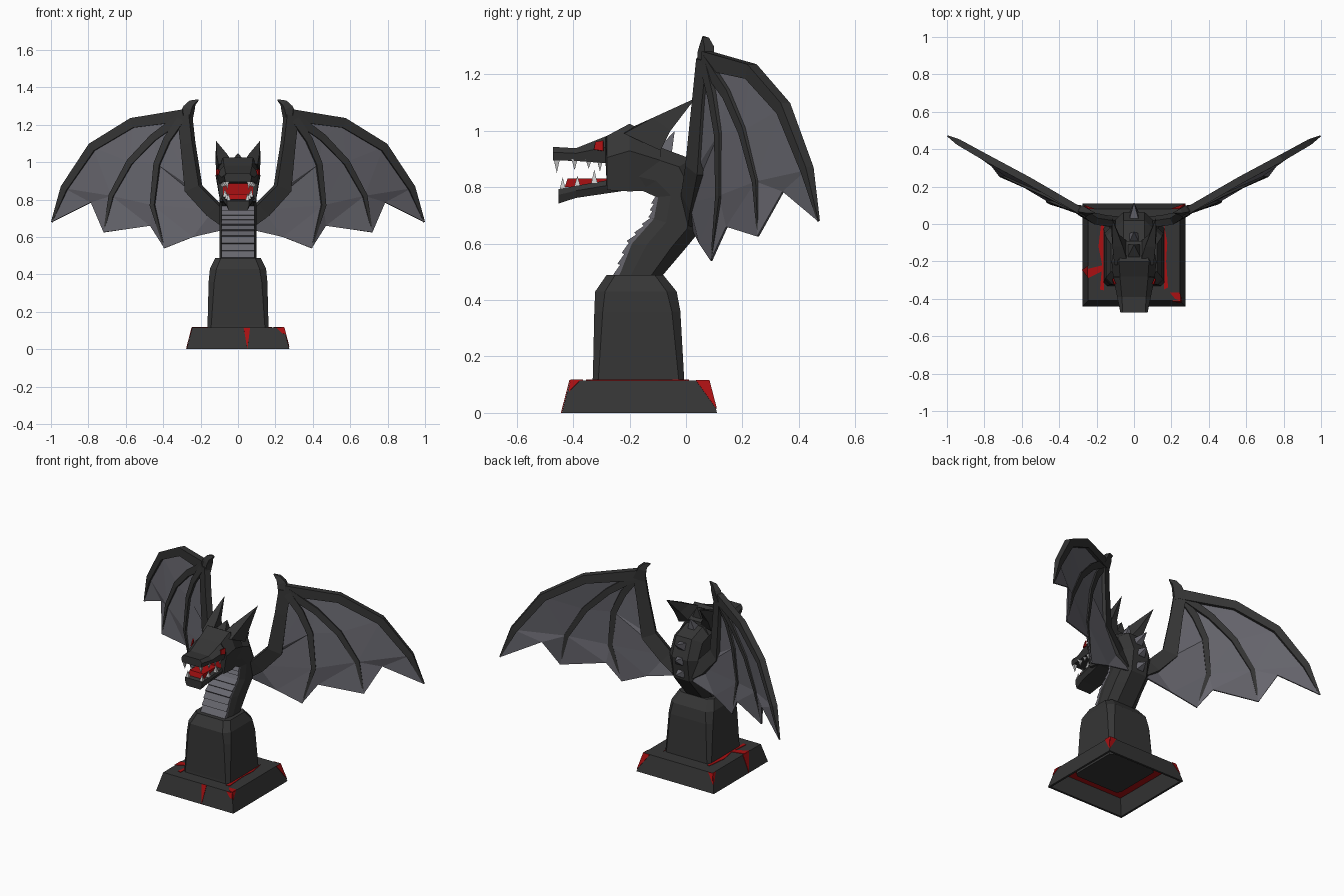
import bpy, bmesh, math
from mathutils import Vector as V

if "Cube" in bpy.data.objects:
    bpy.data.objects.remove(bpy.data.objects["Cube"])


def material(name, rgb):
    m = bpy.data.materials.new(name)
    m.diffuse_color = (*rgb, 1)
    m.use_nodes = True
    m.node_tree.nodes["Principled BSDF"].inputs["Base Color"].default_value = m.diffuse_color
    return m


STONE = material("dark_stone", (0.036, 0.036, 0.036))
GREY = material("membrane_grey", (0.135, 0.133, 0.155))
RED = material("glowing_red", (0.40, 0.005, 0.006))
WHITE = material("tooth_white", (0.6, 0.6, 0.6))


def build(name, polys, mat, mirror=False, thick=0):
    """Object from polygons; shared corners are welded."""
    bm = bmesh.new()
    for p in polys:
        bm.faces.new([bm.verts.new(c) for c in p])
    bmesh.ops.remove_doubles(bm, verts=bm.verts, dist=1e-5)
    bmesh.ops.recalc_face_normals(bm, faces=bm.faces)
    me = bpy.data.meshes.new(name)
    bm.to_mesh(me)
    bm.free()
    me.materials.append(mat)
    ob = bpy.data.objects.new(name, me)
    bpy.context.collection.objects.link(ob)
    if thick:
        s = ob.modifiers.new("thickness", 'SOLIDIFY')
        s.thickness, s.offset = thick, 0
    if mirror:
        m = ob.modifiers.new("mirror", 'MIRROR')
        m.use_mirror_merge = False
    return ob


def loft(rings):
    """Polygons joining rings of equal count; a tip is a single point."""
    n = max(len(r) for r in rings)
    rings = [r * n if len(r) == 1 else r for r in rings]
    polys = [(a[i], a[(i + 1) % n], b[(i + 1) % n], b[i])
             for a, b in zip(rings, rings[1:]) for i in range(n)]
    out = []
    for p in polys + [rings[0], rings[-1]]:
        q = []
        for c in p:
            if tuple(c) not in q:
                q.append(tuple(c))
        if len(q) > 2:
            out.append(q)
    return out


def rect(hx, y0, y1, z, c=0.0):
    """Horizontal rectangle, corners cut by c."""
    if not c:
        return [(-hx, y0, z), (hx, y0, z), (hx, y1, z), (-hx, y1, z)]
    return [(-hx + c, y0, z), (hx - c, y0, z), (hx, y0 + c, z), (hx, y1 - c, z),
            (hx - c, y1, z), (-hx + c, y1, z), (-hx, y1 - c, z), (-hx, y0 + c, z)]


def cone(base, tip, r):
    """Four-sided spike."""
    base, tip = V(base), V(tip)
    d = (tip - base).normalized()
    u = d.cross(V((1, 0.01, 0))).normalized()
    w = d.cross(u)
    return loft([[base + u * r + w * r, base + u * r - w * r,
                  base - u * r - w * r, base - u * r + w * r], [tip]])


# Base: hollow plinth with red layer inside
CY = -0.165
sq = lambda h, z: rect(h, CY - h, CY + h, z)
build("base", loft([sq(0.235, 0.1), sq(0.262, 0), sq(0.275, 0), sq(0.245, 0.115)]), STONE)
build("base_inner_glow", [sq(0.23, 0.096)], RED, thick=0.004)


# Red cracks on the base walls and top
def wall(side, pts):
    out = []
    for u, z in pts:
        h = 0.277 - 0.03 * z / 0.115
        x, y = {"front": (u, -h), "back": (u, h), "right": (h, u), "left": (-h, u)}[side]
        out.append((x, CY + y, z))
    return out


T = 0.116
top = lambda pts: [(x, y, 0.117) for x, y in pts]
build("base_cracks", [
    wall("front", [(0.03, T), (0.065, T), (0.05, 0.0)]),
    wall("front", [(0.205, T), (0.246, T), (0.255, 0.08), (0.235, 0.085)]),
    wall("right", [(-0.246, T), (-0.21, T), (-0.25, 0.075)]),
    wall("right", [(0.2, T), (0.246, T), (0.272, 0.015)]),
    wall("back", [(0.2, T), (0.246, T), (0.272, 0.015)]),
    wall("back", [(-0.215, T), (-0.246, T), (-0.262, 0.05)]),
    wall("left", [(0.215, T), (0.246, T), (0.262, 0.05)]),
    wall("left", [(-0.12, T), (-0.06, T), (-0.08, 0.0)]),
    top([(-0.247, -0.29), (-0.247, -0.24), (-0.165, -0.22), (-0.165, -0.25)]),
    top([(0.19, -0.365), (0.245, -0.365), (0.245, -0.41), (0.22, -0.40)]),
    top([(0.16, -0.35), (0.182, -0.34), (0.172, -0.2), (0.178, -0.1), (0.16, 0.0)]),
    top([(-0.16, -0.355), (-0.182, -0.35), (-0.17, -0.22), (-0.19, -0.12), (-0.175, 0.01), (-0.16, 0.01)]),
], RED, thick=0.003)

# Pillar
build("pillar", loft([rect(0.165, -0.335, -0.003, 0.075, 0.02), rect(0.163, -0.33, -0.007, 0.13, 0.02),
                      rect(0.157, -0.325, -0.02, 0.36, 0.03), rect(0.15, -0.322, -0.033, 0.43, 0.035),
                      rect(0.122, -0.282, -0.08, 0.488, 0.03)]), STONE)

# Neck: S-curve given as front and back points of each section
front = [V(p) for p in [(0, -.245, .485), (0, -.2, .60), (0, -.12, .69), (0, -.105, .765),
                        (0, -.16, .79), (0, -.24, .80)]]
back = [V(p) for p in [(0, -.085, .485), (0, 0, .585), (0, .045, .64), (0, .065, .78),
                       (0, .02, .90), (0, -.13, .955)]]
rings = []
for f, b in zip(front, back):
    half = [f.lerp(b, t) + V((w, 0, 0)) for t, w in [(0, .085), (.3, .1), (.75, .1), (1, .055)]]
    rings.append(half + [V((-p.x, p.y, p.z)) for p in reversed(half)])
build("neck", loft(rings), STONE)

# Belly plates: overlapping strips down the throat
plates = []
for a, b in zip(front[:3], front[1:4]):
    out = (b - a).cross(V((1, 0, 0))).normalized()
    if out.y > 0:
        out = -out
    for k in range(3):
        p, q = a.lerp(b, k / 3), a.lerp(b, (k + 1) / 3)
        w = V((.087, 0, 0))
        plates += loft([[p - w + out * .014, p + w + out * .014, p + w - out * .01, p - w - out * .01],
                        [q - w + out * .004, q + w + out * .004, q + w - out * .01, q - w - out * .01]])
build("belly_plates", plates, GREY)

# Back spikes
build("back_spikes", cone((0, -.075, .925), (0, -.04, 1.0), .026) + cone((0, .035, .85), (0, .115, .885), .024)
      + cone((0, .06, .765), (0, .115, .785), .024) + cone((0, .05, .68), (0, .11, .69), .024), GREY)


# Head: sections y, bottom z, top z, bottom / middle / top half widths
def skull(y, z0, z1, w0, w1, w2):
    m = z0 + (z1 - z0) * 0.6
    return [(-w0, y, z0), (w0, y, z0), (w1, y, m), (w2, y, z1), (-w2, y, z1), (-w1, y, m)]


build("head", loft([skull(-.472, .895, .943, .068, .073, .06), skull(-.39, .893, .938, .08, .09, .065),
                    skull(-.285, .885, .98, .1, .112, .075), skull(-.28, .79, .982, .095, .112, .075),
                    skull(-.2, .785, 1.025, .095, .12, .08), skull(-.09, .79, .965, .08, .1, .06)]), STONE)
build("lower_jaw", loft([skull(-.452, .742, .793, .05, .06, .06), skull(-.39, .762, .805, .06, .075, .072),
                         skull(-.22, .787, .835, .08, .095, .09)]), STONE)
build("mouth_lining", loft([rect(.05, -.43, -.25, .80), rect(.05, -.42, -.25, .83)])
      + [[(-.08, -.288, .825), (.08, -.288, .825), (.08, -.288, .885), (-.08, -.288, .885)]], RED)
build("eyes", [[(.106, -.325, .933), (.115, -.293, .928), (.112, -.293, .965), (.1, -.32, .96)]],
      RED, mirror=True, thick=0.008)

# Teeth
teeth = []
for y, x, h in [(-.458, .058, .045), (-.395, .07, .035), (-.345, .078, .03), (-.305, .085, .04)]:
    teeth += cone((x, y, .9), (x, y, .895 - h), .011)
for y, x, h in [(-.437, .05, .035), (-.385, .06, .03), (-.325, .07, .04)]:
    z = .80 + (y + .437) * .2
    teeth += cone((x, y, z - .008), (x, y, z + h), .011)
build("teeth", teeth, WHITE, mirror=True)

# Horns
build("horns", loft([[(.03, -.22, 1.0), (.105, -.22, .99), (.115, -.09, .93), (.04, -.09, .95)],
                     [(.06, -.12, 1.045), (.115, -.12, 1.045), (.12, -.055, 1.0), (.08, -.055, 1.01)],
                     [(.118, .033, 1.115)]]), STONE, mirror=True)
build("crest", loft([[(-.045, -.2, 1.0), (.045, -.2, 1.0), (.04, -.11, .96), (-.04, -.11, .96)],
                     [(0, -.11, 1.047)]]), STONE)

# Wings: bone paths from the wrist
wrist = (.285, .07, 1.25)
arm = [wrist, (.268, .055, 1.1), (.238, .035, .86), (.13, .015, .745), (.06, .01, .69)]
f1 = [wrist, (.56, .23, 1.21), (.775, .345, 1.08), (.925, .43, .86), (.995, .47, .68)]
f2 = [wrist, (.45, .15, 1.13), (.575, .205, 1.0), (.675, .25, .82), (.717, .255, .625)]
f3 = [wrist, (.375, .1, 1.12), (.43, .12, .99), (.455, .12, .77), (.393, .09, .54)]
NORMAL = V((.49, -.87, 0))


def bone(path, radii):
    pts = [V(p) for p in path]
    out = []
    for i, (p, r) in enumerate(zip(pts, radii)):
        t = pts[min(i + 1, len(pts) - 1)] - pts[max(i - 1, 0)]
        u = t.cross(NORMAL).normalized() * r
        n = NORMAL * min(r, .024) * .8
        out.append([p + u + n, p - u + n, p - u - n, p + u - n])
    return loft(out)


build("wing_arm", bone(arm, [.036, .036, .046, .045, .04]), STONE, mirror=True)
build("wing_leading_bone", bone(f1, [.032, .027, .024, .02, .004]), STONE, mirror=True)
build("wing_fingers", bone(f2, [.024, .02, .018, .014, .003]) + bone(f3, [.022, .02, .018, .014, .003]),
      STONE, mirror=True)
build("wing_claw", bone([(.285, .07, 1.22), (.262, .07, 1.29), (.243, .065, 1.318), (.212, .06, 1.333)],
                        [.036, .026, .016, .003]), STONE, mirror=True)

# Wing membrane: panels between bones, each with a scalloped edge point
sheet = []
inner = arm[:4] + [(.07, .03, .64)]
for a, b, notch in [(f1, f2, (.785, .345, .785)), (f2, f3, (.468, .145, .66)), (f3, inner, (.24, .05, .6))]:
    sheet.append((a[0], a[1], b[1]))
    for i in (1, 2):
        sheet += [(a[i], a[i + 1], b[i + 1]), (a[i], b[i + 1], b[i])]
    sheet += [(a[3], a[4], notch), (a[3], notch, b[3]), (b[3], notch, b[4])]
build("wing_membrane", sheet, GREY, mirror=True, thick=0.008)
